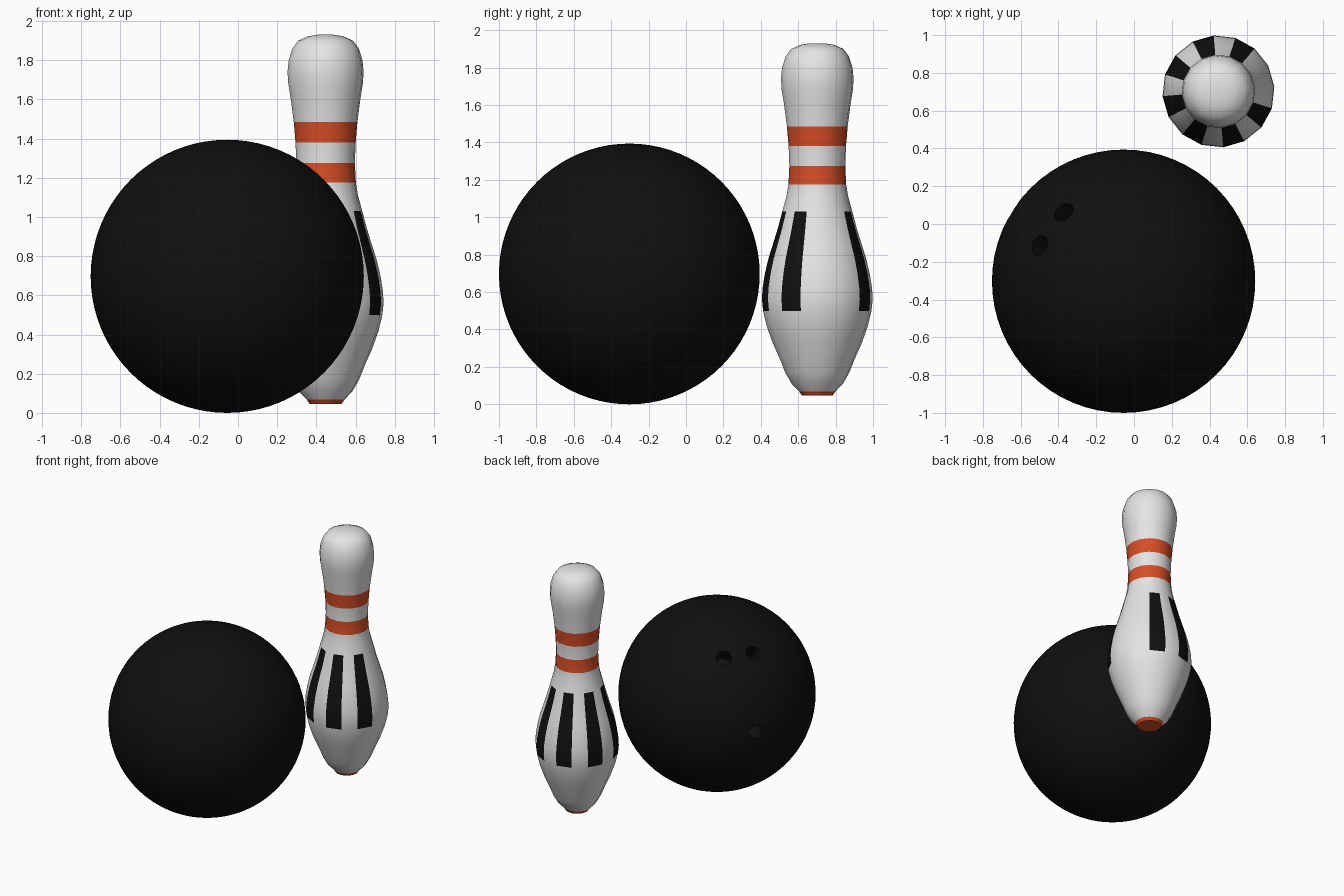
import bpy, bmesh, math
from mathutils import Vector

if "Cube" in bpy.data.objects:
    bpy.data.objects.remove(bpy.data.objects["Cube"])


def material(name, rgb):
    m = bpy.data.materials.new(name)
    m.diffuse_color = (*rgb, 1)
    m.use_nodes = True
    m.node_tree.nodes["Principled BSDF"].inputs["Base Color"].default_value = m.diffuse_color
    return m


WHITE = material("pin_white", (0.78, 0.78, 0.78))
ORANGE = material("stripe_orange", (0.68, 0.075, 0.018))
BLACK = material("block_black", (0.005, 0.005, 0.005))
BALL = material("ball_black", (0.005, 0.005, 0.005))


def add_object(name, bm, mats):
    me = bpy.data.meshes.new(name)
    bmesh.ops.recalc_face_normals(bm, faces=bm.faces)
    bm.to_mesh(me)
    bm.free()
    ob = bpy.data.objects.new(name, me)
    bpy.context.collection.objects.link(ob)
    for m in mats:
        me.materials.append(m)
    return ob


def smooth(ob, degrees):
    bpy.ops.object.select_all(action='DESELECT')
    ob.select_set(True)
    bpy.context.view_layer.objects.active = ob
    bpy.ops.object.shade_smooth_by_angle(angle=math.radians(degrees))


# Bowling ball
centre, radius = Vector((-0.055, -0.303, 0.697)), 0.697
bm = bmesh.new()
bmesh.ops.create_uvsphere(bm, u_segments=64, v_segments=40, radius=radius)
bmesh.ops.translate(bm, vec=centre, verts=bm.verts)
ball = add_object("ball", bm, [BALL])

# Three finger holes cut along the ball's radii
cutters = []
for d in ((-0.318, 0.368, 0.50), (-0.445, 0.189, 0.50), (-0.587, 0.371, 0.0)):
    d = Vector(d).normalized()
    bm = bmesh.new()
    bmesh.ops.create_cone(bm, cap_ends=True, segments=20, radius1=0.055,
                          radius2=0.055, depth=0.3)
    cutter = add_object("hole_cutter", bm, [BALL])
    cutter.rotation_mode = 'QUATERNION'
    cutter.rotation_quaternion = d.to_track_quat('Z', 'Y')
    cutter.location = centre + d * radius
    cutter.hide_render = True
    mod = ball.modifiers.new("hole", 'BOOLEAN')
    mod.object, mod.operation, mod.solver = cutter, 'DIFFERENCE', 'EXACT'
    cutters.append(cutter)
bpy.context.view_layer.update()
cut = bpy.data.meshes.new_from_object(
    ball.evaluated_get(bpy.context.evaluated_depsgraph_get()))
ball.modifiers.clear()
ball.data = cut
for c in cutters:
    bpy.data.objects.remove(c)
smooth(ball, 30)

# Pin: sixteen-sided lathe of (radius, height)
PROFILE = [
    (0.082, 0.046), (0.097, 0.068), (0.138, 0.11), (0.172, 0.17), (0.20, 0.24),
    (0.24, 0.33), (0.272, 0.42), (0.291, 0.50), (0.297, 0.56), (0.294, 0.62),
    (0.281, 0.70), (0.262, 0.78), (0.240, 0.85), (0.212, 0.94), (0.188, 1.03),
    (0.166, 1.11), (0.155, 1.175), (0.150, 1.275), (0.154, 1.38),
    (0.163, 1.485), (0.178, 1.60), (0.191, 1.68), (0.195, 1.74),
    (0.189, 1.80), (0.170, 1.86), (0.140, 1.90), (0.09, 1.922), (0.04, 1.93)]
SIDES, TURN = 16, math.radians(4.9)
PX, PY = 0.447, 0.702
bm = bmesh.new()
rings = []
for r, z in PROFILE:
    angles = [TURN + math.tau * i / SIDES for i in range(SIDES)]
    rings.append([bm.verts.new((PX + r * math.cos(a), PY + r * math.sin(a), z))
                  for a in angles])
base = bm.faces.new(rings[0][::-1])
base.material_index = 1
bm.faces.new(rings[-1])
for j, (lo, hi) in enumerate(zip(rings, rings[1:])):
    z = (PROFILE[j][1] + PROFILE[j + 1][1]) / 2
    for i in range(SIDES):
        k = (i + 1) % SIDES
        f = bm.faces.new((lo[i], lo[k], hi[k], hi[i]))
        # Orange base and neck stripes, then a plain band of upright black bars
        if z < 0.068 or 1.175 < z < 1.275 or 1.38 < z < 1.485:
            f.material_index = 1
        elif 0.50 < z < 1.03 and i % 2 == 0 and i > 0:
            f.material_index = 2
pin = add_object("pin", bm, [WHITE, ORANGE, BLACK])
smooth(pin, 50)
